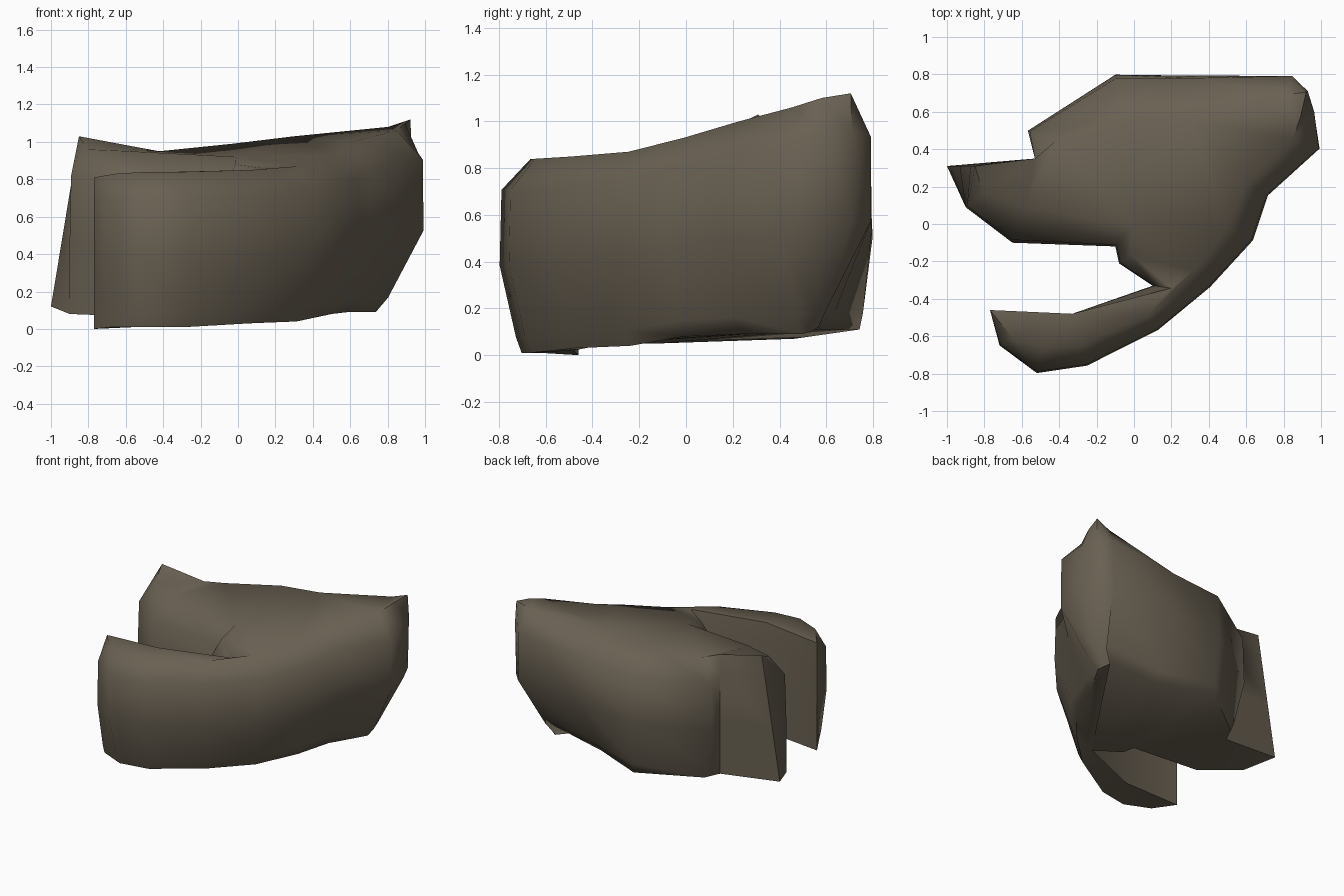
import bpy, bmesh
from mathutils import Vector

if "Cube" in bpy.data.objects:
    bpy.data.objects.remove(bpy.data.objects["Cube"])

# Plan outline, clockwise: x, y, top z, bottom z, top inset, bottom inset
OUTLINE = [
    (-.57, .50, .95, .07, .16, .10), (-.10, .80, .99, .11, .25, .06),
    (.30, .80, 1.03, .11, .25, .22), (.85, .80, 1.08, .16, .12, .30),
    (.93, .71, 1.12, .12, .01, .28), (.97, .60, 1.10, .10, .08, .26),
    (1.0, .40, 1.06, .09, .16, .28), (.72, .15, 1.0, .09, .14, .16),
    (.64, -.09, .93, .08, .16, .16), (.41, -.34, .87, .04, .13, .14),
    (.13, -.57, .85, .03, .10, .12), (-.25, -.76, .84, .01, .12, .10),
    (-.52, -.80, .84, .01, .14, .10), (-.72, -.65, .83, .01, .08, .05),
    (-.77, -.46, .81, 0, 0, 0), (-.33, -.48, .84, .02, 0, 0),
    (.10, -.33, .85, .05, .10, 0), (-.08, -.21, .88, .05, .08, 0),
    (-.10, -.12, .92, .05, .14, 0), (-.65, -.10, .95, .07, .20, 0),
    (-.90, .09, .96, .08, .12, 0), (-1.0, .31, 1.03, .12, 0, 0),
    (-.53, .35, .97, .07, 0, 0),
]
# Wall profile: height fraction, share of bottom inset, share of top inset
LEVELS = [(0, 1, 0), (.08, .75, 0), (.45, .03, 0), (.84, 0, .08), (1, 0, 1)]

stone = bpy.data.materials.new("brown_grey_stone")
stone.diffuse_color = (.141, .117, .084, 1)
stone.use_nodes = True
stone.node_tree.nodes["Principled BSDF"].inputs["Base Color"].default_value = stone.diffuse_color


def inward(i):
    """Inward direction at an outline point."""
    n = len(OUTLINE)
    p, q, r = (Vector(OUTLINE[k % n][:2]) for k in (i - 1, i, i + 1))
    d = (q - p).normalized() + (r - q).normalized()
    return Vector((d.y, -d.x)).normalized()


# Stacked rings form the walls of the rock
bm = bmesh.new()
rings = []
for h, bottom_share, top_share in LEVELS:
    ring = []
    for i, (x, y, zt, zb, ti, bi) in enumerate(OUTLINE):
        p = Vector((x, y)) + inward(i) * (ti * top_share + bi * bottom_share)
        lean = .15 * h if x < -.95 else 0      # left tip leans inward
        ring.append(bm.verts.new((p.x + lean, p.y, zb + (zt - zb) * h)))
    rings.append(ring)
n = len(OUTLINE)
for a, b in zip(rings, rings[1:]):
    for i in range(n):
        j = (i + 1) % n
        bm.faces.new((a[i], a[j], b[j], b[i]))

# Top and underside
caps = [bm.faces.new(rings[0]), bm.faces.new(rings[-1])]
bmesh.ops.triangulate(bm, faces=caps, ngon_method='BEAUTY')
bmesh.ops.recalc_face_normals(bm, faces=bm.faces)

mesh = bpy.data.meshes.new("hooked_rock")
bm.to_mesh(mesh)
bm.free()
mesh.materials.append(stone)
rock = bpy.data.objects.new("hooked_rock", mesh)
bpy.context.collection.objects.link(rock)
bpy.context.view_layer.objects.active = rock
rock.select_set(True)
bpy.ops.object.shade_smooth_by_angle(angle=1.15)
